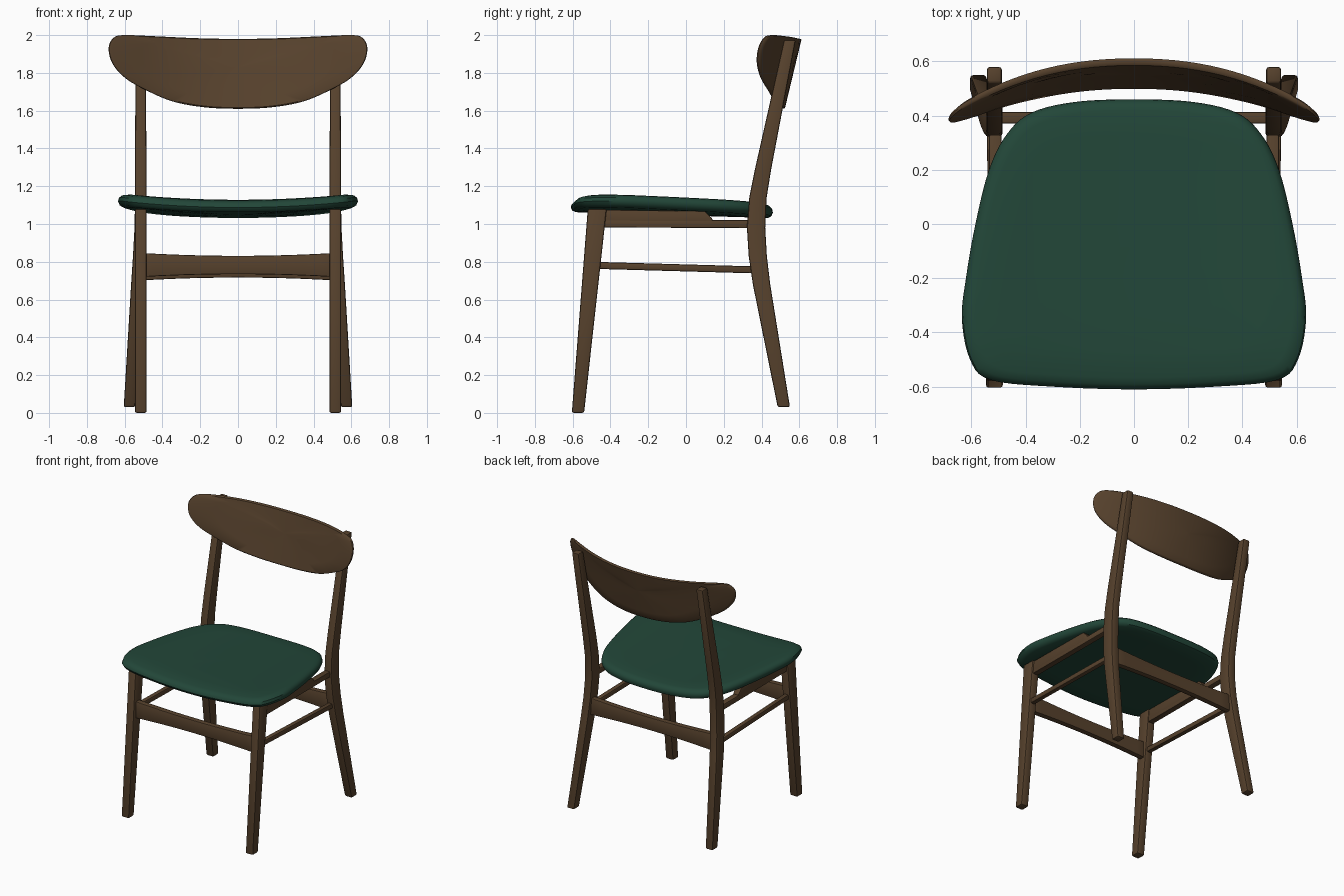
import bpy, bmesh
from mathutils import Vector

cube = bpy.data.objects.get("Cube")
if cube:
    bpy.data.objects.remove(cube, do_unlink=True)


def material(name, rgb):
    m = bpy.data.materials.new(name)
    m.use_nodes = True
    color = (*rgb, 1)
    m.diffuse_color = color
    m.node_tree.nodes["Principled BSDF"].inputs["Base Color"].default_value = color
    return m


WOOD = material("walnut_wood", (0.095, 0.054, 0.026))
FABRIC = material("green_fabric", (0.016, 0.062, 0.040))


def loft(name, rings, mat, bevel=0.0):
    """Skin closed rings of points into a capped solid."""
    bm = bmesh.new()
    loops = [[bm.verts.new(p) for p in ring] for ring in rings]
    n = len(loops[0])
    for a, b in zip(loops, loops[1:]):
        for i in range(n):
            j = (i + 1) % n
            bm.faces.new((a[i], a[j], b[j], b[i]))
    bm.faces.new(loops[0])
    bm.faces.new(loops[-1])
    bmesh.ops.recalc_face_normals(bm, faces=bm.faces)
    if bevel:
        sharp = [e for e in bm.edges if e.calc_face_angle() > 0.7]
        bmesh.ops.bevel(bm, geom=sharp, offset=bevel, segments=2,
                        profile=0.5, affect='EDGES', clamp_overlap=True)
    mesh = bpy.data.meshes.new(name)
    bm.to_mesh(mesh)
    bm.free()
    mesh.materials.append(mat)
    obj = bpy.data.objects.new(name, mesh)
    bpy.context.collection.objects.link(obj)
    bpy.ops.object.select_all(action='DESELECT')
    obj.select_set(True)
    bpy.context.view_layer.objects.active = obj
    bpy.ops.object.shade_smooth_by_angle(angle=0.7)
    return obj


def beam(name, across, stations, bevel=0.01):
    """Rectangular bar: stations are x, y, z, size along each 'across' axis."""
    i, j = across
    rings = []
    for x, y, z, w, d in stations:
        ring = []
        for su, sv in ((-1, -1), (1, -1), (1, 1), (-1, 1)):
            p = Vector((x, y, z))
            p[i] += su * w / 2
            p[j] += sv * d / 2
            ring.append(p)
        rings.append(ring)
    return loft(name, rings, WOOD, bevel)


def smooth_outline(half, steps=5):
    """Mirror a half outline and run a closed smooth curve through it."""
    pts = [Vector(p) for p in half]
    pts += [Vector((-p.x, p.y)) for p in reversed(pts[1:-1])]
    n, out = len(pts), []
    for k in range(n):
        a, b, c, d = (pts[(k + o) % n] for o in (-1, 0, 1, 2))
        for s in range(steps):
            t = s / steps
            out.append(0.5 * (2 * b + (c - a) * t + (2 * a - 5 * b + 4 * c - d) * t * t
                              + (3 * b - a - 3 * c + d) * t ** 3))
    return out


def shell(name, half, centre, section, bend, mat):
    """Rounded slab: concentric copies of an outline, bent into shape."""
    outline, c = smooth_outline(half), Vector(centre)
    rings = []
    for scale, h in section:
        rings.append([bend(*(c + (p - c) * scale), h) for p in outline])
    return loft(name, rings, mat)


# Upholstered seat, dished across its width
seat_half = [(0, -0.61), (0.3, -0.6), (0.53, -0.575), (0.605, -0.5), (0.635, -0.35),
             (0.62, -0.2), (0.585, 0), (0.535, 0.2), (0.47, 0.33), (0.38, 0.41),
             (0.22, 0.45), (0, 0.46)]


def bend_seat(x, y, h):
    front = max(0, (-0.42 - y) / 0.19)
    z = 1.045 - 0.03 * y + 0.033 * (x / 0.62) ** 2
    return (x, y, z + h * (1 - 0.2 * front ** 2))


seat_section = [(s, 0) for s in (0.04, 0.25, 0.5, 0.75, 0.95)]
seat_section += [(0.985, 0.01), (1, 0.03), (0.992, 0.05), (0.965, 0.064)]
seat_section += [(s, 0.07) for s in (0.92, 0.75, 0.5, 0.25, 0.04)]
shell("seat", seat_half, (0, -0.07), seat_section, bend_seat, FABRIC)

# Curved, reclined backrest
back_half = [(0, 1.98), (0.2, 1.983), (0.42, 1.993), (0.6, 2.0), (0.66, 1.985),
             (0.685, 1.93), (0.665, 1.85), (0.6, 1.775), (0.5, 1.715), (0.35, 1.65),
             (0.18, 1.618), (0, 1.61)]


def bend_back(x, z, h):
    y = 0.612 + 0.24 * (z - 1.98) - 0.2 * (abs(x) / 0.685) ** 2.2
    return (x, y - h, z)


back_section = [(s, 0) for s in (0.03, 0.25, 0.5, 0.75, 0.97)]
back_section += [(0.994, 0.005), (1, 0.013), (0.994, 0.021)]
back_section += [(s, 0.026) for s in (0.97, 0.75, 0.5, 0.25, 0.03)]
shell("backrest", back_half, (0, 1.83), back_section, bend_back, WOOD)

# Legs and side rails, mirrored left and right
for side, s in (("left", 1), ("right", -1)):
    beam(side + "_front_leg", (0, 1), [
        (s * 0.515, -0.572, 0, 0.062, 0.065),
        (s * 0.515, -0.47, 1.08, 0.062, 0.1)])
    beam(side + "_rear_post", (0, 1), [
        (s * 0.575, 0.518, 0.03, 0.06, 0.065),
        (s * 0.535, 0.4, 0.68, 0.062, 0.092),
        (s * 0.525, 0.38, 0.83, 0.062, 0.096),
        (s * 0.517, 0.371, 0.98, 0.062, 0.097),
        (s * 0.515, 0.381, 1.14, 0.06, 0.092),
        (s * 0.515, 0.408, 1.29, 0.06, 0.086),
        (s * 0.515, 0.55, 1.975, 0.055, 0.062)])
    beam(side + "_seat_rail", (0, 2), [
        (s * 0.512, -0.46, 1.003, 0.045, 0.042),
        (s * 0.512, 0.36, 0.999, 0.045, 0.042)], 0.006)
    beam(side + "_seat_block", (0, 2), [
        (s * 0.512, -0.46, 1.038, 0.045, 0.075),
        (s * 0.512, 0.10, 1.033, 0.045, 0.07),
        (s * 0.512, 0.14, 1.012, 0.045, 0.03)], 0.004)
    beam(side + "_lower_rail", (0, 2), [
        (s * 0.515, -0.48, 0.781, 0.036, 0.037),
        (s * 0.525, 0.37, 0.757, 0.036, 0.037)], 0.008)

# Cross rails, waisted in the middle
for name, y, z in (("front_cross_rail", -0.495, 0.783), ("rear_cross_rail", 0.392, 0.765)):
    spans = [k / 6 for k in range(-6, 7)]
    beam(name, (1, 2), [(0.51 * t, y, z, 0.042, 0.097 + 0.03 * t * t) for t in spans], 0.006)
